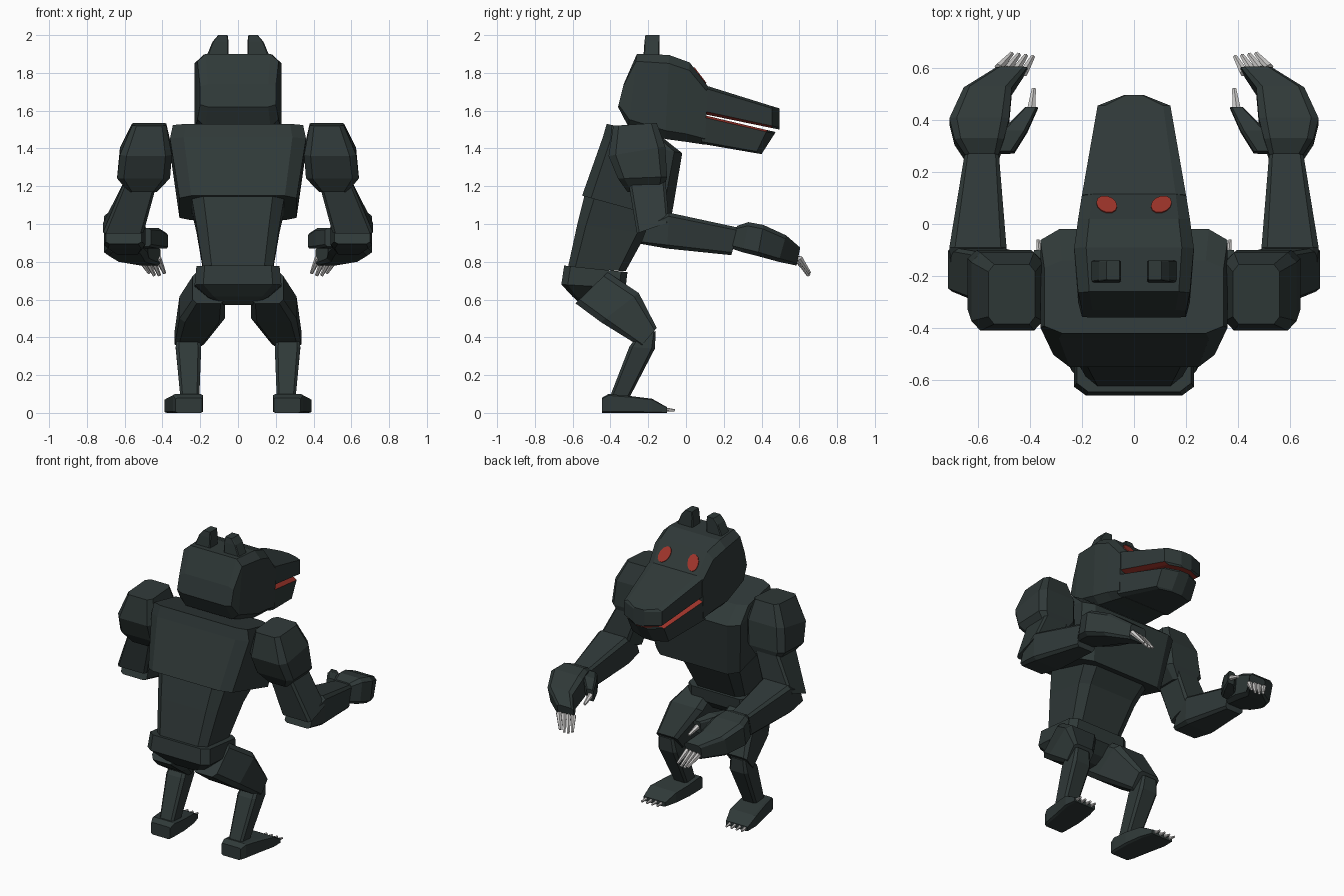
import bpy, bmesh, math
from mathutils import Vector


def material(name, rgb):
    m = bpy.data.materials.new(name)
    m.diffuse_color = (*rgb, 1)
    return m


FUR = material("dark fur", (0.029, 0.041, 0.040))
RED = material("red", (0.35, 0.035, 0.024))
CLAW = material("claw grey", (0.62, 0.61, 0.60))


def finish(name, bm, mats, mirror=False):
    bmesh.ops.recalc_face_normals(bm, faces=bm.faces[:])
    me = bpy.data.meshes.new(name)
    bm.to_mesh(me)
    bm.free()
    for m in mats:
        me.materials.append(m)
    ob = bpy.data.objects.new(name, me)
    bpy.context.collection.objects.link(ob)
    if mirror:
        ob.modifiers.new("Mirror", 'MIRROR').use_mirror_merge = False
    return ob


def loft(name, sections, c=0.25, mirror=False, red_side=0):
    """Skin chamfered rectangles; section = (y1, z1, y2, z2, x0, x1) as seen from the side."""
    bm = bmesh.new()
    k = 1 - c
    outline = [(k, -1), (1, -k), (1, k), (k, 1), (-k, 1), (-1, k), (-1, -k), (-k, -1)]
    rings = []
    for y1, z1, y2, z2, x0, x1 in sections:
        rings.append([bm.verts.new(((x0 + x1) / 2 + u * (x1 - x0) / 2,
                                    (y1 + y2) / 2 + v * (y2 - y1) / 2,
                                    (z1 + z2) / 2 + v * (z2 - z1) / 2)) for u, v in outline])
    for a, b in zip(rings, rings[1:]):
        for i in range(8):
            j = (i + 1) % 8
            bm.faces.new((a[i], a[j], b[j], b[i]))
    bm.faces.new(rings[0])
    bm.faces.new(rings[-1])
    bmesh.ops.recalc_face_normals(bm, faces=bm.faces[:])
    # mouth lining: faces looking into the mouth gap
    if red_side:
        for f in bm.faces:
            if f.normal.z * red_side > 0.85:
                f.material_index = 1
    return finish(name, bm, [FUR, RED] if red_side else [FUR], mirror)


def body(name, sections, c=0.25, red_side=0):
    return loft(name, [(*s[:4], -s[4], s[4]) for s in sections], c, False, red_side)


def claws(name, pairs, r):
    bm = bmesh.new()
    for a, b in pairs:
        a, b = Vector(a), Vector(b)
        d = b - a
        mat = d.to_track_quat('Z', 'Y').to_matrix().to_4x4()
        mat.translation = (a + b) / 2
        bmesh.ops.create_cone(bm, cap_ends=True, segments=6, radius1=r, radius2=r * 0.5,
                              depth=d.length, matrix=mat)
    return finish(name, bm, [CLAW], True)


# torso
body("chest", [(-.42, 1.53, -.14, 1.47, .345), (-.44, 1.46, -.02, 1.375, .36),
               (-.55, 1.15, -.08, 1.02, .31)], 0.2)
body("abdomen", [(-.53, 1.18, -.10, 1.07, .25), (-.575, 1.0, -.21, .95, .22),
                 (-.625, .77, -.32, .75, .185)])
body("pelvis", [(-.645, .78, -.31, .745, .22), (-.66, .68, -.32, .66, .23),
                (-.60, .615, -.38, .60, .16), (-.55, .57, -.44, .57, .08)], 0.2)

# head
body("skull", [(-.36, 1.62, -.33, 1.74, .20), (-.305, 1.515, -.26, 1.90, .215),
               (-.11, 1.45, -.09, 1.895, .23), (.0, 1.435, .02, 1.855, .215),
               (.10, 1.42, .115, 1.73, .20)], 0.2)
body("snout", [(.08, 1.585, .115, 1.73, .20), (.455, 1.508, .455, 1.624, .14),
               (.495, 1.50, .495, 1.612, .04)], 0.2, -1)
body("lower_jaw", [(.08, 1.425, .10, 1.575, .20), (.37, 1.375, .43, 1.497, .135),
                   (.40, 1.37, .475, 1.487, .04)], 0.15, 1)
loft("ear", [(-.225, 1.84, -.14, 1.84, .05, .17), (-.225, 1.89, -.14, 1.89, .05, .166),
             (-.22, 1.965, -.14, 1.965, .05, .135), (-.215, 2.0, -.14, 2.0, .055, .105)], 0.12, True)

# eyes: thin oval plates on the brow slope
bm = bmesh.new()
slope, normal = Vector((0, .605, -.796)), Vector((0, .796, .605))
centre = Vector((.105, .073, 1.785))
ovals = []
for h in (-.003, .005):
    ovals.append([bm.verts.new(centre + normal * h + Vector((.04 * math.cos(t), 0, 0))
                               + slope * (.052 * math.sin(t) + .012 * math.cos(t)))
                  for t in (i * math.tau / 12 for i in range(12))])
for i in range(12):
    j = (i + 1) % 12
    bm.faces.new((ovals[0][i], ovals[0][j], ovals[1][j], ovals[1][i]))
for o in ovals:
    bm.faces.new(o)
finish("eye", bm, [RED], True)

# arms
loft("upper_arm", [(-.385, 1.52, -.155, 1.535, .38, .56), (-.41, 1.36, -.11, 1.41, .35, .625),
                   (-.36, 1.24, -.10, 1.25, .36, .64), (-.31, 1.17, -.12, 1.17, .43, .58)], 0.25, True)
loft("elbow", [(-.31, 1.25, -.11, 1.25, .42, .59), (-.26, .95, -.09, 1.01, .50, .715)], 0.15, True)
loft("forearm", [(-.24, .895, -.20, 1.0, .51, .70), (-.10, .87, -.09, 1.06, .49, .71),
                 (.24, .835, .28, .98, .52, .65)], 0.2, True)
loft("hand", [(.24, .87, .27, .99, .52, .65), (.30, .85, .33, 1.01, .50, .69),
              (.38, .83, .41, .995, .48, .71), (.49, .80, .53, .94, .47, .655),
              (.585, .78, .605, .875, .41, .53)], 0.25, True)
loft("thumb", [(.27, .88, .28, .98, .46, .58), (.35, .87, .36, .98, .41, .51),
               (.44, .87, .45, .95, .37, .42)], 0.25, True)
claws("hand_claw", [((.52 - .032 * i, .60 - .006 * i, .82),
                     (.47 - .027 * i, .655 - .004 * i, .74 - .012 * (i % 3 > 0))) for i in range(4)]
      + [((.395, .44, .91), (.385, .52, .88))], 0.018)

# legs
loft("thigh", [(-.585, .58, -.415, .745, .07, .24), (-.45, .48, -.25, .635, .07, .31),
               (-.24, .35, -.155, .45, .18, .335)], 0.25, True)
loft("shin", [(-.24, .43, -.16, .43, .21, .32), (-.30, .35, -.165, .34, .195, .33),
              (-.405, .08, -.30, .08, .205, .305)], 0.25, True)
loft("foot", [(-.445, 0, -.445, .08, .19, .33), (-.41, 0, -.41, .10, .185, .345),
              (-.30, 0, -.30, .09, .185, .365), (-.18, 0, -.18, .075, .20, .39),
              (-.10, 0, -.10, .03, .225, .385)], 0.15, True)
claws("foot_claw", [((.25 + .037 * i, -.15, .022), (.255 + .038 * i, -.06, .013))
                    for i in range(4)], 0.014)
